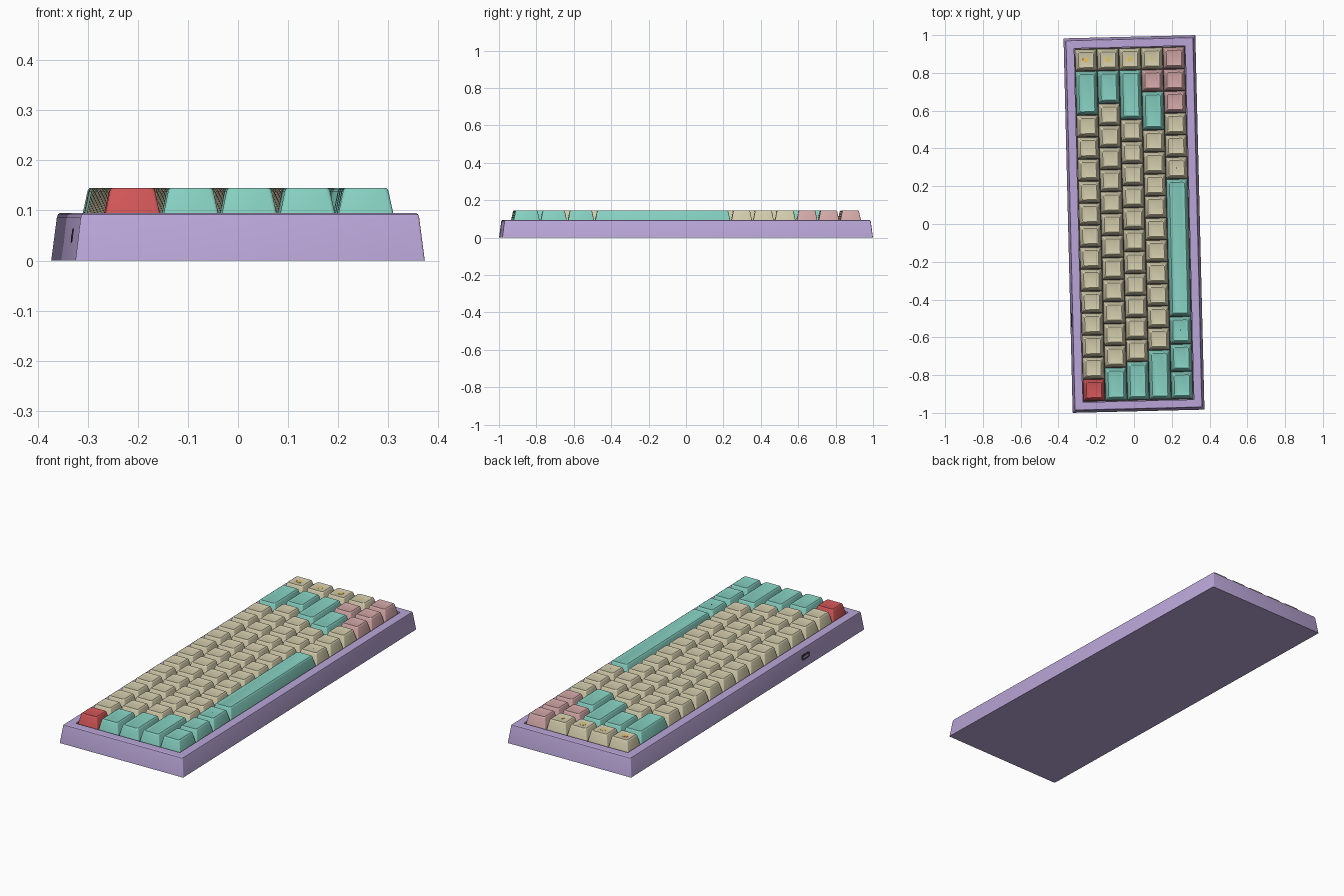
import bpy, bmesh
from math import radians, cos, sin, pi
from mathutils import Matrix

cube = bpy.data.objects.get("Cube")
if cube:
    bpy.data.objects.remove(cube, do_unlink=True)

TURN = Matrix.Rotation(radians(1.4), 4, 'Z')   # the whole board sits slightly turned
PITCH = 0.1165                                 # one key unit
made = []


def material(name, r, g, b):
    lin = [(c / 255 / 12.92) if c < 11 else ((c / 255 + 0.055) / 1.055) ** 2.4 for c in (r, g, b)]
    m = bpy.data.materials.new(name)
    m.use_nodes = True
    m.diffuse_color = (*lin, 1)
    m.node_tree.nodes["Principled BSDF"].inputs["Base Color"].default_value = (*lin, 1)
    return m


purple = material("lilac case", 186, 166, 216)
beige = material("cream key", 211, 204, 172)
teal = material("teal key", 134, 208, 193)
pink = material("pink key", 211, 167, 167)
red = material("red key", 210, 86, 88)
dark = material("dark plate", 62, 56, 58)
yellow = material("yellow mark", 226, 200, 104)
orange = material("orange mark", 222, 112, 70)


def ring(bm, hx, hy, z, r, steps):
    """Rounded rectangle of vertices at height z."""
    verts = []
    for i, (sx, sy) in enumerate(((1, 1), (-1, 1), (-1, -1), (1, -1))):
        for k in range(steps + 1):
            a = pi / 2 * (i + k / steps)
            verts.append(bm.verts.new((sx * (hx - r) + r * cos(a), sy * (hy - r) + r * sin(a), z)))
    return verts


def block(name, mat, rings, place, steps=3):
    """Closed solid through a stack of rounded rectangles (half x, half y, z, radius)."""
    bm = bmesh.new()
    loops = [ring(bm, *spec, steps) for spec in rings]
    n = len(loops[0])
    for a, b in zip(loops, loops[1:]):
        for i in range(n):
            j = (i + 1) % n
            bm.faces.new((a[i], a[j], b[j], b[i]))
    bm.faces.new(loops[0][::-1])
    bm.faces.new(loops[-1])
    mesh = bpy.data.meshes.new(name)
    bm.to_mesh(mesh)
    bm.free()
    mesh.materials.append(mat)
    obj = bpy.data.objects.new(name, mesh)
    bpy.context.collection.objects.link(obj)
    obj.matrix_world = TURN @ place
    made.append(obj)
    return obj


def at(x, y, z=0):
    return Matrix.Translation((x, y, z))


# Case: tapered tray with a softened rim and a well for the keys
WELL_X, WELL_Y = 2.5 * PITCH + 0.003, 8 * PITCH + 0.005
block("case", purple, [
    (0.349, 0.9915, 0, 0.004), (0.338, 0.98, 0.086, 0.004),
    (0.336, 0.978, 0.092, 0.004), (0.332, 0.974, 0.095, 0.004),
    (WELL_X, WELL_Y, 0.095, 0.003), (WELL_X, WELL_Y, 0.078, 0.003)], at(0, 0))
block("switch_plate", dark, [(WELL_X - 0.001, WELL_Y - 0.001, 0.077, 0.002),
                             (WELL_X - 0.001, WELL_Y - 0.001, 0.082, 0.002)], at(0, 0))

# Cable port on the long side by the red key
side = at(-0.3425, -0.5, 0.05) @ Matrix.Rotation(-radians(90 - 7.3), 4, 'Y')
block("cable_port", dark, [(0.014, 0.036, -0.003, 0.013), (0.014, 0.036, 0.0015, 0.013)], side, 5)
block("port_tongue", purple, [(0.004, 0.022, 0, 0.003), (0.004, 0.022, 0.0025, 0.003)], side)


def key(name, mat, x, y, units):
    """Tapered keycap with a softened edge and a shallow dished top."""
    hx, hy = PITCH / 2 - 0.002, units * PITCH / 2 - 0.002
    profile = ((0, 0.086, 0.005), (0.011, 0.139, 0.008), (0.013, 0.143, 0.009),
               (0.016, 0.145, 0.009), (0.020, 0.1445, 0.009), (0.027, 0.1425, 0.009))
    block(name, mat, [(hx - d, hy - d, z, r) for d, z, r in profile], at(x, y))


# Rows run from the front end to the back end: (count, units, colour)
rows = [
    [(1, 1, red), (12, 1, beige), (1, 2, teal), (1, 1, beige)],
    [(1, 1.5, teal), (12, 1, beige), (1, 1.5, teal), (1, 1, beige)],
    [(1, 1.75, teal), (11, 1, beige), (1, 2.25, teal), (1, 1, beige)],
    [(1, 2.25, teal), (10, 1, beige), (1, 1.75, teal), (1, 1, pink), (1, 1, beige)],
    [(3, 1.25, teal), (1, 6.25, teal), (3, 1, beige), (3, 1, pink)],
]
for r, groups in enumerate(rows):
    x, u, n = (r - 2) * PITCH, -8, 0
    for count, units, mat in groups:
        for _ in range(count):
            n += 1
            kind = "space_bar" if units > 6 else f"key_row{r + 1}_{n}"
            key(kind, mat, x, (u + units / 2) * PITCH, units)
            u += units


# Small painted marks on the last key of the first four rows
def mark(name, mat, x, y, size):
    block(name, mat, [(size, size, 0.141, size * 0.9), (size, size, 0.1435, size * 0.9)], at(x, y))


for r in range(4):
    mark(f"key_mark_{r + 1}", yellow, (r - 2) * PITCH, 7.5 * PITCH, 0.008 if r == 3 else 0.014)
mark("key_mark_accent", orange, -2 * PITCH - 0.012, 7.5 * PITCH + 0.003, 0.009)
for name, u in (("dot_cream_key", 2.5), ("dot_teal_key", -4.875)):
    mark(name, dark, 2 * PITCH, u * PITCH, 0.003)

# Smooth shading with crisp edges
bpy.ops.object.select_all(action='DESELECT')
for obj in made:
    obj.select_set(True)
bpy.context.view_layer.objects.active = made[0]
bpy.ops.object.shade_smooth_by_angle(angle=radians(30))
